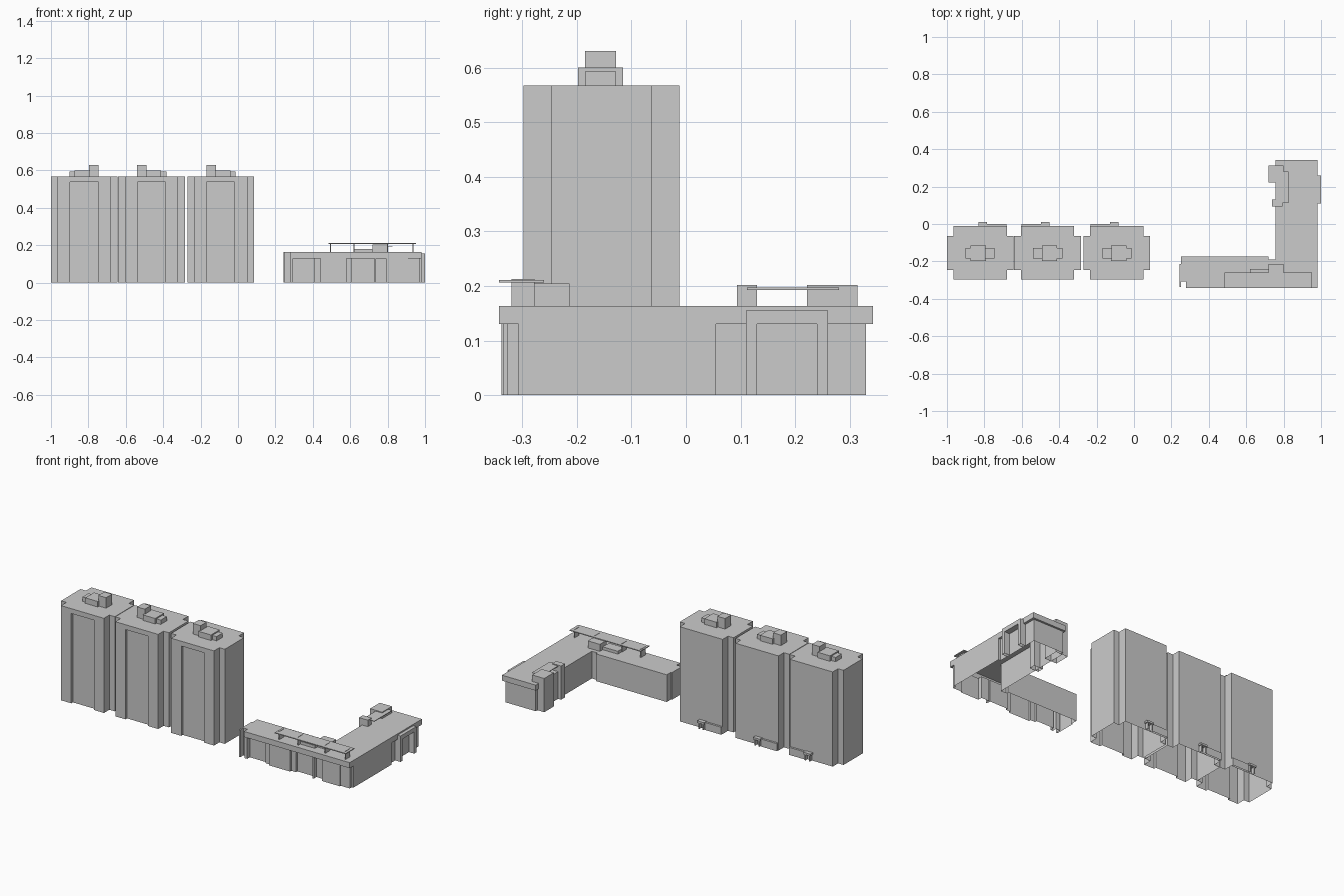
import bpy, bmesh

if "Cube" in bpy.data.objects:
    bpy.data.objects.remove(bpy.data.objects["Cube"])

def finish(name, bm):
    bmesh.ops.remove_doubles(bm, verts=bm.verts, dist=0.0002)
    bmesh.ops.recalc_face_normals(bm, faces=bm.faces)
    me = bpy.data.meshes.new(name)
    bm.to_mesh(me)
    bm.free()
    ob = bpy.data.objects.new(name, me)
    bpy.context.collection.objects.link(ob)
    return ob

def box(name, x, y, z, open_bottom=False):
    x, y = sorted(x), sorted(y)
    bm = bmesh.new()
    lo, hi = [[bm.verts.new((a, b, c)) for a, b in
               ((x[0], y[0]), (x[1], y[0]), (x[1], y[1]), (x[0], y[1]))] for c in z]
    bm.faces.new(hi)
    if not open_bottom:
        bm.faces.new(lo[::-1])
    for i in range(4):
        j = (i + 1) % 4
        bm.faces.new((lo[i], lo[j], hi[j], hi[i]))
    return finish(name, bm)

def shell(name, pairs, z_split, z_top):
    """Open-bottomed walls: lower outline, soffits, upper outline, roof."""
    bm = bmesh.new()
    rings = [[bm.verts.new((*p[k], z)) for p in pairs]
             for k, z in ((0, 0), (0, z_split), (1, z_split), (1, z_top))]
    for a, b in zip(rings, rings[1:]):
        for i in range(len(pairs)):
            j = (i + 1) % len(pairs)
            bm.faces.new((a[i], a[j], b[j], b[i]))
    bm.faces.new(rings[-1])
    return finish(name, bm)

def same(*pts):
    return [(p, p) for p in pts]

# ---- Three residential towers ----
H, F, B = 0.567, -0.298, -0.012
def tower(n, cx, s):
    h, w, wf, wb = 0.142, 0.178, -0.247, -0.063
    X = lambda v: cx + s * v
    r, d = 0.075, 0.015
    pairs = same((cx - h, F), (cx - r, F))
    pairs += [((cx - r, F + d), (cx - r, F)), ((cx + r, F + d), (cx + r, F))]
    pairs += same((cx + r, F), (cx + h, F), (cx + h, wf), (cx + w, wf),
                  (cx + w, wb), (cx + h, wb), (cx + h, B), (cx - h, B),
                  (cx - h, wb), (cx - w, wb), (cx - w, wf), (cx - h, wf))
    shell(f"tower_{n}", pairs, 0.538, H)
    # rooftop plant rooms
    box(f"roof_low_{n}", (X(-.08), X(-.052)), (-.185, -.128), (H, .593), True)
    box(f"roof_mid_{n}", (X(-.052), X(.03)), (-.198, -.115), (H, .60), True)
    box(f"roof_high_{n}", (X(.026), X(.077)), (-.185, -.128), (H, .63), True)
    # rear entrance
    box(f"porch_canopy_{n}", (X(-.01), X(.035)), (B, .012), (.036, .048))
    for k, v in enumerate((-.004, .024)):
        box(f"porch_post_{n}_{k}", (X(v), X(v + .006)), (B, .008), (0, .036), True)
    box(f"porch_wall_{n}", (X(.035), X(.14)), (B, 0), (0, .045), True)

tower(1, -0.822, 1)
tower(2, -0.4625, -1)
tower(3, -0.0925, -1)

# ---- Low L-shaped building ----
R, Z = 0.163, 0.13
yl, yu = -0.335, -0.342          # front wall and overhanging fascia

def front(x, d):
    return ((x, yl + d), (x, yu))

pairs = same((.243, -.338), (.252, -.338), (.252, -.308), (.278, -.308))
pairs += [front(.278, 0)]
depth = 0
# front bays: position and new wall depth
for x, d in ((.295, .025), (.41, .012), (.44, 0), (.58, .012), (.61, .025),
             (.73, 0), (.737, .025), (.79, 0), (.91, .008)):
    pairs += [front(x, depth), front(x, d)]
    depth = d
pairs += [((.97, yl + .008), (.98, yu)), ((.97, -.307), (.98, -.307))]
pairs += same((.98, -.307), (.98, .055))
pairs += [((.965, .055), (.98, .055)), ((.965, .33), (.98, .342)),
          ((.765, .33), (.757, .342)), ((.765, .315), (.757, .315))]
pairs += same((.757, .315), (.757, -.19), (.72, -.19), (.72, -.175),
              (.25, -.175), (.25, -.215), (.243, -.215))
shell("low_building", pairs, Z, R)

# side entrance portal
for k, y in enumerate((.11, .24)):
    box(f"portal_jamb_{k}", (.965, 1.0), (y, y + .02), (0, Z), True)
box("portal_lintel", (.965, 1.0), (.11, .26), (Z, .155))

# stair shafts on the courtyard side, joined by a thin roof slab
box("stair_shaft_large", (.72, .80), (.222, .314), (0, .202), True)
box("stair_shaft_small", (.737, .795), (.093, .13), (0, .202), True)
box("link_slab", (.757, .825), (.112, .28), (.193, .197))

# rooftop pergola and plant boxes
box("pergola_slab", (.483, .953), (-.342, -.26), (.206, .211))
for k, x in enumerate((.495, .62, .80, .935)):
    box(f"pergola_fin_{k}", (x - .003, x + .003), (-.32, -.277), (R, .213), True)
box("roof_box_low", (.62, .72), (-.30, -.24), (R, .18), True)
box("roof_box_high", (.72, .80), (-.277, -.213), (R, .205), True)
